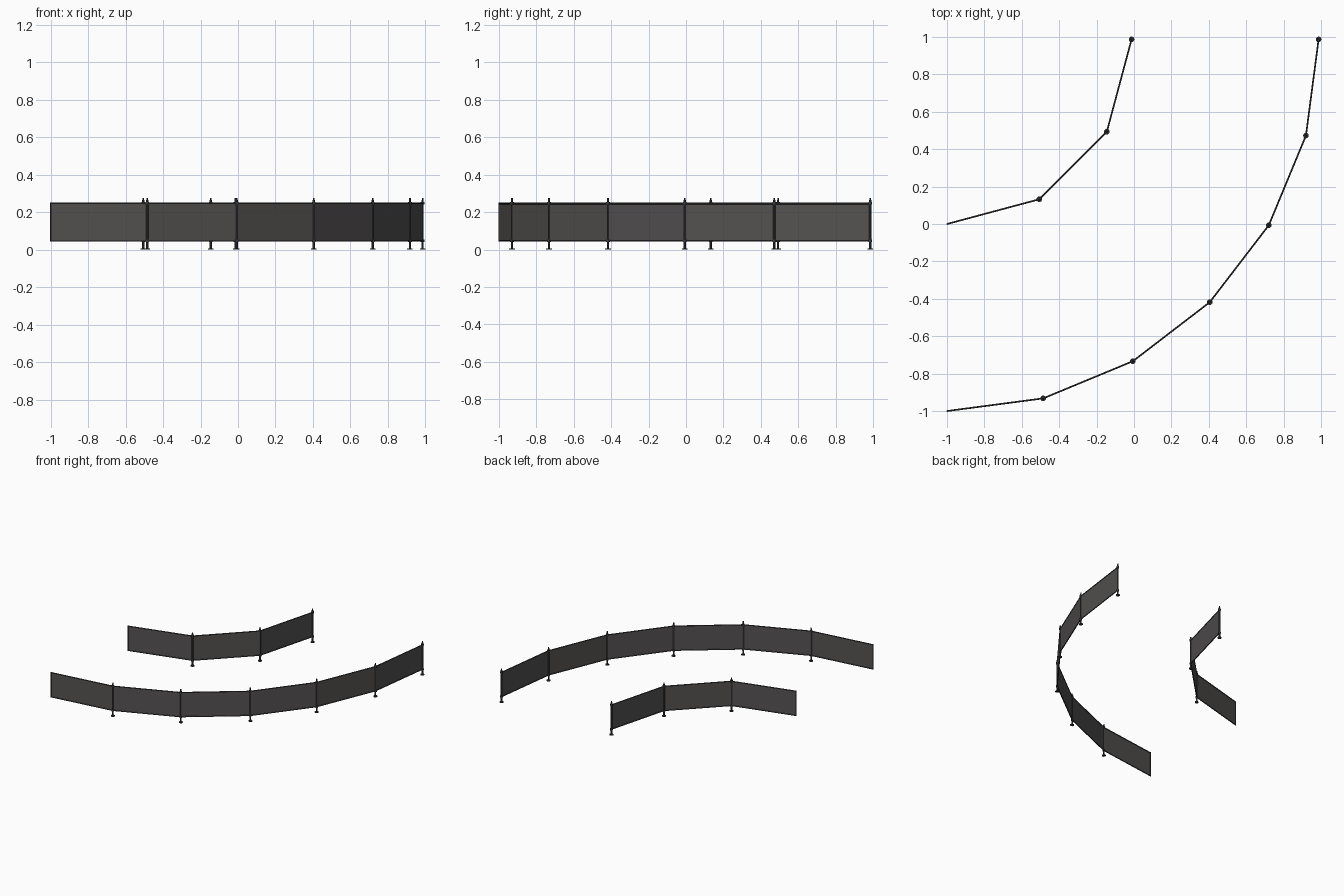
import bpy, math
from mathutils import Vector, Matrix

if "Cube" in bpy.data.objects:
    bpy.data.objects.remove(bpy.data.objects["Cube"])

def material(name, rgb):
    m = bpy.data.materials.new(name)
    m.diffuse_color = (*rgb, 1)
    m.use_nodes = True
    m.node_tree.nodes["Principled BSDF"].inputs["Base Color"].default_value = m.diffuse_color
    return m

PANEL = material("panel grey", (0.09, 0.085, 0.083))
METAL = material("dark metal", (0.045, 0.045, 0.047))

def tag(name, mat):
    o = bpy.context.object
    o.name = name
    o.data.materials.append(mat)
    return o

def box(name, centre, size, angle, mat):
    bpy.ops.mesh.primitive_cube_add(size=1)
    o = tag(name, mat)
    o.data.transform(Matrix.Diagonal((*size, 1)))
    o.location = centre
    o.rotation_euler.z = angle
    return o

def rod(name, a, b, r, mat, sides=8):
    a, b = Vector(a), Vector(b)
    bpy.ops.mesh.primitive_cylinder_add(vertices=sides, radius=r, depth=(b - a).length)
    o = tag(name, mat)
    o.location = (a + b) / 2
    o.rotation_euler = (b - a).to_track_quat('Z', 'Y').to_euler()
    bpy.ops.object.shade_smooth_by_angle()
    return o

def post(x, y, angle):
    rod("post", (x, y, 0.005), (x, y, 0.265), 0.006, METAL, 12)
    rod("post_cap", (x, y, 0.262), (x, y, 0.275), 0.0045, METAL, 12)
    rod("foot_plate", (x, y, 0), (x, y, 0.006), 0.015, METAL, 16)
    # clamps that hold the rails
    for z in (0.047, 0.247):
        rod("clamp", (x, y, z - 0.007), (x, y, z + 0.007), 0.010, METAL, 12)

def fence(radius, count):
    cx, cy = -0.998, 0.985
    step = math.pi / 2 / count
    pts = [(cx + radius * math.sin(i * step), cy - radius * math.cos(i * step))
           for i in range(count + 1)]
    for i in range(count):
        (x0, y0), (x1, y1) = pts[i], pts[i + 1]
        length = math.hypot(x1 - x0, y1 - y0)
        ang = math.atan2(y1 - y0, x1 - x0)
        mid = ((x0 + x1) / 2, (y0 + y1) / 2)
        box("panel", (*mid, 0.1465), (length, 0.002, 0.2), ang, PANEL)
        # top and bottom rails
        for z in (0.047, 0.246):
            rod("rail", (x0, y0, z), (x1, y1, z), 0.0045, METAL)
        # frame upright at the open end, posts everywhere else
        if i == 0:
            rod("end_upright", (x0, y0, 0.0425), (x0, y0, 0.2505), 0.004, METAL)
        post(x1, y1, ang)

fence(1.983, 6)   # outer curve
fence(0.985, 3)   # inner curve
